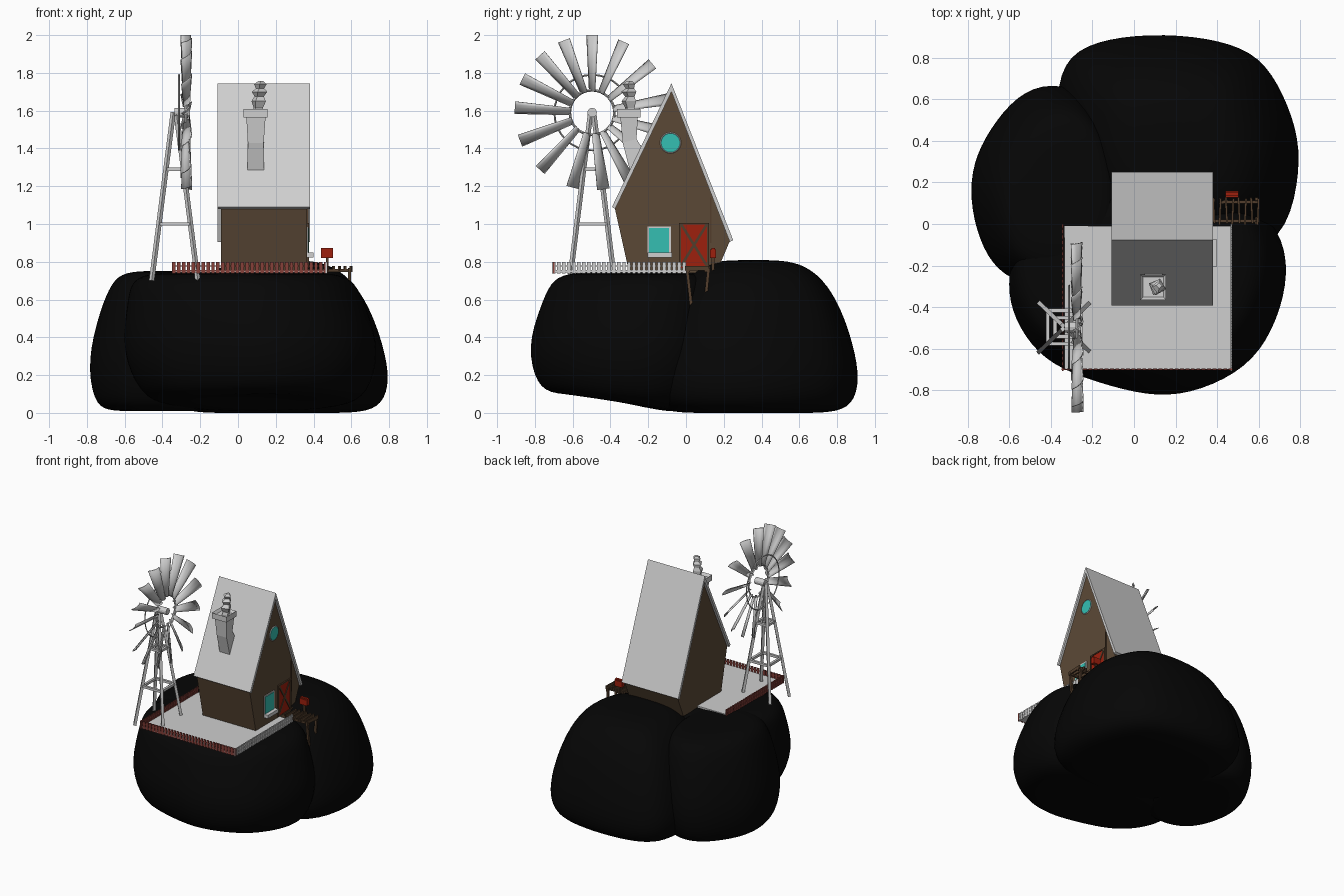
import bpy, bmesh, math
from mathutils import Vector, Matrix

if "Cube" in bpy.data.objects:
    bpy.data.objects.remove(bpy.data.objects["Cube"])


def material(name, *rgb):
    m = bpy.data.materials.new(name)
    m.diffuse_color = (*rgb, 1)
    m.use_nodes = True
    m.node_tree.nodes["Principled BSDF"].inputs["Base Color"].default_value = m.diffuse_color
    return m


ROCK = material("black rock", .0018, .0018, .0018)
GREY = material("light grey", .62, .62, .62)
WALL = material("brown wall", .105, .066, .037)
WOOD = material("dark wood", .085, .048, .025)
RED = material("red paint", .34, .014, .004)
FADED = material("faded red", .24, .05, .04)
TEAL = material("teal glass", .035, .52, .45)


def finish(name, bm, mat, smooth=False):
    bmesh.ops.recalc_face_normals(bm, faces=bm.faces)
    me = bpy.data.meshes.new(name)
    bm.to_mesh(me)
    bm.free()
    me.materials.append(mat)
    ob = bpy.data.objects.new(name, me)
    bpy.context.collection.objects.link(ob)
    if smooth:
        me.shade_smooth()
    return ob


def box(bm, x0, x1, y0, y1, z0, z1):
    m = Matrix.Translation(((x0 + x1) / 2, (y0 + y1) / 2, (z0 + z1) / 2))
    bmesh.ops.create_cube(bm, size=1, matrix=m @ Matrix.Diagonal((x1 - x0, y1 - y0, z1 - z0, 1)))


def bar(bm, p, q, w, d=None):
    p, q = Vector(p), Vector(q)
    m = Matrix.Translation((p + q) / 2) @ (q - p).to_track_quat('Z', 'Y').to_matrix().to_4x4()
    bmesh.ops.create_cube(bm, size=1, matrix=m @ Matrix.Diagonal((w, d or w, (q - p).length, 1)))


def loft(bm, sections):
    rings = [[bm.verts.new(p) for p in s] for s in sections]
    n = len(rings[0])
    for a, b in zip(rings, rings[1:]):
        for i in range(n):
            j = (i + 1) % n
            bm.faces.new((a[i], a[j], b[j], b[i]))
    bm.faces.new(rings[0])
    bm.faces.new(rings[-1])


def square(cx, cy, z, r, spin=0):
    return [(cx + r * math.cos(spin + k * math.pi / 2 + math.pi / 4),
             cy + r * math.sin(spin + k * math.pi / 2 + math.pi / 4), z) for k in range(4)]


def prism(bm, yz, x0, x1):
    loft(bm, [[(x, y, z) for y, z in yz] for x in (x0, x1)])


def ring(bm, x, cy, cz, r, t, n=32):
    c = [(t, 0), (0, t), (-t, 0), (0, -t)]
    vs = [[bm.verts.new((x + b, cy + (r + a) * math.cos(k * math.tau / n),
                         cz + (r + a) * math.sin(k * math.tau / n))) for a, b in c] for k in range(n)]
    for k in range(n):
        a, b = vs[k], vs[(k + 1) % n]
        for i in range(4):
            j = (i + 1) % 4
            bm.faces.new((a[i], a[j], b[j], b[i]))


# Boulders: plan outline scaled by a vertical profile, leaning by "lean" at the top, then subdivided
def boulder(name, cx, cy, outline, profile, lean=(0, 0), tilt=0, grow=1.045):
    bm = bmesh.new()
    loft(bm, [[(cx + (x - cx) * s * grow + lean[0] * (z / .7) ** 2,
                cy + (y - cy) * s * grow + lean[1] * (z / .7) ** 2,
                z + tilt * (cy - y) * max(0, 1 - z / .6)) for x, y in outline] for z, s in profile])
    ob = finish(name, bm, ROCK, True)
    ob.modifiers.new("rounding", 'SUBSURF').levels = 2
    ob.modifiers["rounding"].render_levels = 2


boulder("front_boulder", .1, -.32,
        [(-.57, -.28), (-.56, -.43), (-.47, -.6), (-.33, -.71), (-.09, -.79), (.13, -.84), (.33, -.81),
         (.55, -.7), (.67, -.53), (.74, -.31), (.73, -.1), (.58, .1), (.1, .2), (-.35, .12), (-.54, -.1)],
        [(.05, .35), (.05, .7), (.1, .88), (.33, 1), (.56, .92), (.69, .87), (.742, .74), (.747, .35)],
        (-.06, .07), .1, 1.06)
boulder("back_boulder", .2, .35,
        [(-.37, .62), (-.31, .81), (-.12, .885), (.15, .905), (.41, .875), (.6, .8), (.71, .62), (.785, .41),
         (.78, .2), (.71, -.07), (.45, -.18), (.1, -.2), (-.2, -.1), (-.35, .2)],
        [(0, .4), (0, .75), (.04, .93), (.17, 1), (.36, .94), (.56, .82), (.71, .66), (.795, .45), (.81, .2)])
boulder("left_boulder", -.38, .2,
        [(-.36, .69), (-.54, .65), (-.67, .51), (-.77, .34), (-.8, .17), (-.77, -.02), (-.7, -.18),
         (-.57, -.28), (-.3, -.3), (-.1, -.1), (-.08, .25), (-.18, .58)],
        [(.01, .4), (.01, .74), (.06, .9), (.28, 1), (.55, .9), (.69, .81), (.748, .68), (.752, .3)], (.06, -.04))

# Yard and picket fences
bm = bmesh.new()
box(bm, -.335, .465, -.7, -.01, .742, .757)
finish("yard", bm, GREY)


def fence(name, p, q, mat):
    bm = bmesh.new()
    p, q = Vector(p), Vector(q)
    n = round((q - p).length / .0262)
    for k in range(n + 1):
        c = p.lerp(q, k / n)
        along_x = abs((q - p).x) > .1
        bar(bm, c + Vector((0, 0, .738)), c + Vector((0, 0, .798)),
            .018 if along_x else .007, .007 if along_x else .018)
    for z in (.752, .778):
        bar(bm, p + Vector((0, 0, z)), q + Vector((0, 0, z)), .006)
    finish(name, bm, mat)


fence("front_fence", (-.34, -.7, 0), (.465, -.7, 0), FADED)
fence("left_fence", (-.342, -.7, 0), (-.342, -.01, 0), FADED)
fence("right_fence", (.468, -.7, 0), (.468, -.01, 0), GREY)

# House body and roof
bm = bmesh.new()
prism(bm, [(-.077, 1.72), (-.376, 1.08), (-.3, .74), (.16, .74), (.232, .91)], -.09, .365)
finish("house_walls", bm, WALL)
bm = bmesh.new()
prism(bm, [(-.077, 1.745), (-.392, 1.09), (-.375, 1.08), (-.077, 1.7), (.232, .905), (.25, .914)], -.108, .38)
finish("roof", bm, GREY)

# Door with cross bracing
bm = bmesh.new()
box(bm, .36, .37, -.03, .115, .768, 1.005)
finish("door", bm, RED)
bm = bmesh.new()
for s in (0, 1):
    bar(bm, (.371, -.025 if s else .11, .78), (.371, .11 if s else -.025, .998), .006, .014)
for y in (-.032, .117):
    box(bm, .36, .375, y - .005, y + .005, .768, 1.005)
box(bm, .36, .375, -.037, .122, .997, 1.006)
box(bm, .36, .372, .126, .134, .9, 1.14)
finish("door_trim", bm, WOOD)

# Windows
bm = bmesh.new()
box(bm, .36, .37, -.205, -.08, .825, .988)
box(bm, .36, .4, -.205, -.075, .822, .848)
finish("window_frame", bm, GREY)
bm = bmesh.new()
box(bm, .365, .373, -.195, -.09, .846, .979)
finish("window_glass", bm, TEAL)
turn = Matrix.Translation((.365, -.082, 1.43)) @ Matrix.Rotation(math.pi / 2, 4, 'Y')
bm = bmesh.new()
bmesh.ops.create_cone(bm, cap_ends=True, segments=24, radius1=.05, radius2=.05, depth=.012, matrix=turn)
finish("round_window_glass", bm, TEAL)
bm = bmesh.new()
ring(bm, .367, -.082, 1.43, .052, .004, 24)
finish("round_window_rim", bm, GREY)

# Chimney with elbow, cap and stylised smoke
bm = bmesh.new()
loft(bm, [[(x0, ya, za), (x1, ya, za), (x1, yb, zb), (x0, yb, zb)] for x0, x1, ya, za, yb, zb in
          [(.05, .138, -.29, 1.255, -.22, 1.38), (.052, .136, -.335, 1.43, -.262, 1.45),
           (.044, .146, -.348, 1.57, -.255, 1.57)]])
box(bm, .03, .155, -.365, -.242, 1.565, 1.608)
top = max(bm.faces, key=lambda f: f.calc_center_median().z)
bmesh.ops.inset_region(bm, faces=[top], thickness=.02)
bmesh.ops.translate(bm, verts=top.verts, vec=(0, 0, -.02))
finish("chimney", bm, GREY)
bm = bmesh.new()
loft(bm, [square(.105 + .016 * k / 7, -.303 + .006 * (k % 2), z, r, .2 + k * .08) for k, (z, r) in enumerate(
    [(1.58, .03), (1.615, .028), (1.65, .042), (1.675, .026), (1.7, .042), (1.718, .022), (1.74, .033), (1.757, .014)])])
finish("smoke", bm, GREY)

# Plank deck on stilts
bm = bmesh.new()
for k in range(8):
    x = .372 + k * .0305
    s = .003 * (-1) ** k
    bar(bm, (x + .012 + s, -.001 + s, .766), (x + .012 - s, .125 + s, .766), .01, .025)
for y in (.015, .105):
    box(bm, .36, .605, y - .007, y + .007, .746, .762)
bar(bm, (.59, .005, .765), (.59, .028, .57), .016)
bar(bm, (.59, .12, .765), (.59, .1, .57), .016)
box(bm, .465, .479, .136, .15, .72, .825)
finish("deck", bm, WOOD)
bm = bmesh.new()
box(bm, .44, .503, .128, .16, .82, .865)
bar(bm, (.44, .144, .865), (.503, .144, .865), .018, .018)
finish("mailbox", bm, RED)

# Windmill tower: four leaning legs and two square braces
MX, MY, MZ = -.335, -.497, 1.59
bm = bmesh.new()
corners = [(-1, -1), (1, -1), (1, 1), (-1, 1)]
for sx, sy in corners:
    bar(bm, (MX + sx * .122, MY + sy * .118, .7), (MX + sx * .008, MY + sy * .008, MZ), .02)
for z, h in ((1.0, .08), (1.29, .045)):
    for (ax, ay), (bx, by) in zip(corners, corners[1:] + corners[:1]):
        bar(bm, (MX + ax * h, MY + ay * h, z), (MX + bx * h, MY + by * h, z), .018)
finish("windmill_tower", bm, GREY)

# Windmill wheel: hub, two rings and fifteen curved blades
bm = bmesh.new()
bmesh.ops.create_cone(bm, cap_ends=True, segments=12, radius1=.025, radius2=.025, depth=.08,
                      matrix=Matrix.Translation((MX + .04, MY, MZ)) @ Matrix.Rotation(math.pi / 2, 4, 'Y'))
ring(bm, -.275, MY, MZ, .118, .007)
ring(bm, -.312, MY, MZ, .2, .005)
finish("windmill_hub", bm, GREY)

bm = bmesh.new()
for deg in (90, 111, 132, 154, 176, 201, 228, 255, 278, 299, 321, 345, 10, 39, 66):
    a = math.radians(deg)
    out = Vector((0, math.cos(a), math.sin(a)))
    side = Vector((0, -math.sin(a), math.cos(a)))
    rows = []
    for r, w in ((.112, .017), (.26, .024), (.41, .031)):
        rows.append([bm.verts.new(Vector((-.275, MY, MZ)) + out * r + side * (w * u)
                                  + Vector((-w * .85 * u + .012 * (1 - u * u), 0, 0)))
                     for u in (-1, -.5, 0, .5, 1)])
    for p, q in zip(rows, rows[1:]):
        for i in range(4):
            bm.faces.new((p[i], p[i + 1], q[i + 1], q[i]))
blades = finish("windmill_blades", bm, GREY, True)
blades.modifiers.new("thickness", 'SOLIDIFY').thickness = .006
